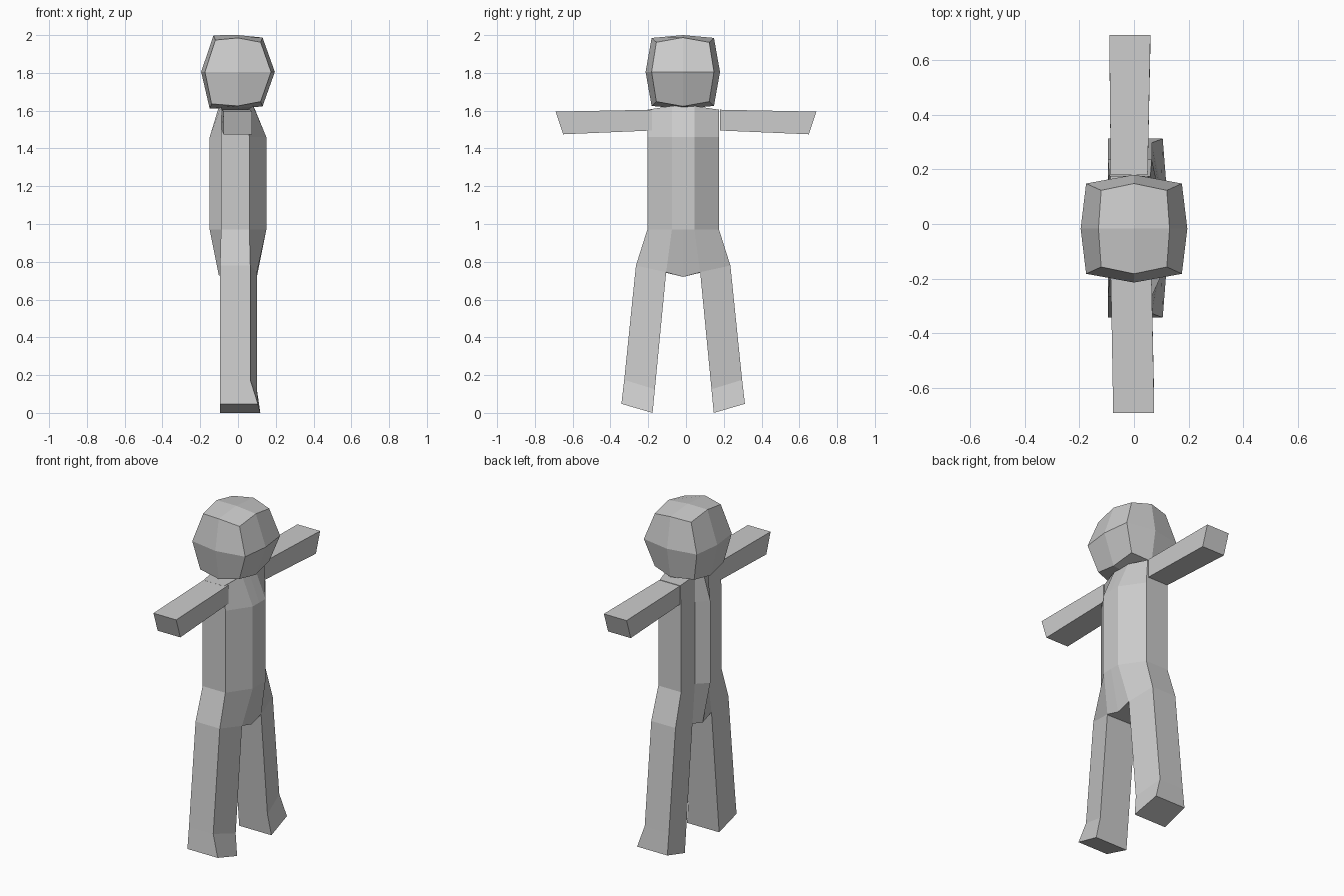
import bpy, bmesh

if "Cube" in bpy.data.objects:
    bpy.data.objects.remove(bpy.data.objects["Cube"])

CY = -0.015  # mirror plane of the body


def finish(bm, name):
    bmesh.ops.recalc_face_normals(bm, faces=bm.faces[:])
    me = bpy.data.meshes.new(name)
    bm.to_mesh(me)
    bm.free()
    ob = bpy.data.objects.new(name, me)
    bpy.context.collection.objects.link(ob)
    return ob


def loft(name, rings):
    """Bridge equal-length rings with quads and cap both ends."""
    bm = bmesh.new()
    vs = [[bm.verts.new(p) for p in r] for r in rings]
    n = len(rings[0])
    for a, b in zip(vs, vs[1:]):
        for i in range(n):
            j = (i + 1) % n
            bm.faces.new((a[i], a[j], b[j], b[i]))
    bm.faces.new(vs[0])
    bm.faces.new(vs[-1])
    return finish(bm, name)


def full_ring(half):
    """Half ring runs front centre -> side -> back ridge; mirror the inner points."""
    other = [(x, -y, z) for x, y, z in half[-2:0:-1]]
    return [(x, y + CY, z) for x, y, z in half + other]


# Torso: flat chest, chamfered flanks, ridge down the back
def chest(z):
    return [(.15, 0, z), (.15, .06, z), (.06, .19, z),
            (-.09, .19, z), (-.09, .06, z), (-.15, 0, z)]


top = [(.08, 0, 1.63), (.08, .06, 1.625), (.05, .19, 1.605),
       (-.085, .19, 1.605), (-.09, .06, 1.62), (-.10, 0, 1.625)]
crotch = [(.10, 0, .72), (.10, .09, .745), (.065, .25, .78),
          (-.095, .25, .78), (-.095, .09, .745), (-.10, 0, .72)]
loft("torso", [full_ring(r) for r in (crotch, chest(.97), chest(1.46), top)])

# Legs with flared feet, and arms
for s, side in ((1, "left"), (-1, "right")):
    leg = [
        [(.10, .09, .745), (.065, .25, .78), (-.095, .25, .78), (-.095, .09, .745)],
        [(.10, .15, .125), (.065, .312, .175), (-.095, .312, .175), (-.095, .15, .125)],
        [(.118, .162, .0), (.105, .327, .048), (-.095, .327, .048), (-.095, .162, .0)],
    ]
    loft(side + "_leg", [[(x, CY + s * y, z) for x, y, z in r] for r in leg])

    d = 0 if s > 0 else .014
    arm = [
        [(.05 + d, .18, 1.605), (.05 + d, .18, 1.495), (-.085, .18, 1.495), (-.085, .18, 1.605)],
        [(.06 + d, .69, 1.595), (.06 + d, .65, 1.475), (-.09 + d, .65, 1.475), (-.09 + d, .69, 1.595)],
    ]
    loft(side + "_arm", [[(x, s * y, z) for x, y, z in r] for r in arm])

# Head: once-divided cube rounded into a faceted ball
bm = bmesh.new()
bmesh.ops.create_cube(bm, size=2)
bmesh.ops.subdivide_edges(bm, edges=bm.edges[:], cuts=1, use_grid_fill=True)
for v in bm.verts:
    sx, sy, sz = (round(c) for c in v.co)
    x = sx * ((.12 if sy else .13) if sz else (.175 if sy else .195))
    y = sy * ((.14 if sx else .165) if sz else (.165 if sx else .197))
    z = sz * ((.157 if sx else .18) if sy else (.182 if sx else .195))
    if sx < 0 and sz:  # fuller back of the head
        x -= .02 if sz < 0 else 0
        z += .012 * sz
    v.co = (x, y - .017, z + 1.805)
finish(bm, "head")
